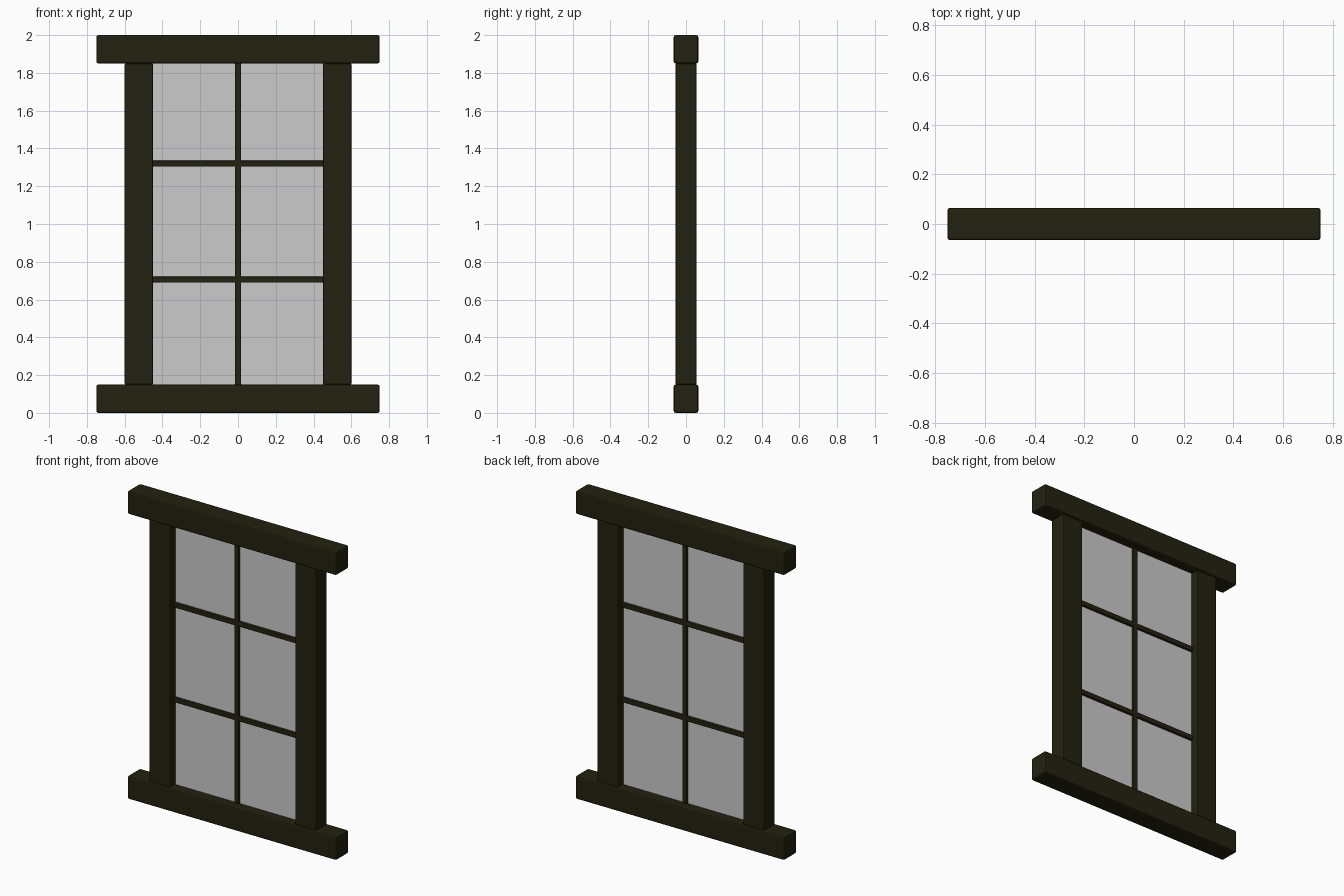
import bpy

if "Cube" in bpy.data.objects:
    bpy.data.objects.remove(bpy.data.objects["Cube"])


def material(name, rgb):
    m = bpy.data.materials.new(name)
    m.diffuse_color = (*rgb, 1)
    m.use_nodes = True
    m.node_tree.nodes["Principled BSDF"].inputs["Base Color"].default_value = m.diffuse_color
    return m


wood = material("dark_wood", (0.017, 0.0155, 0.005))
glass = material("grey_glass", (0.6, 0.6, 0.6))


def beam(name, centre, size, bevel):
    bpy.ops.mesh.primitive_cube_add(size=1, location=centre)
    o = bpy.context.object
    o.name = name
    o.scale = size
    bpy.ops.object.transform_apply(location=False, rotation=False, scale=True)
    o.data.materials.append(wood)
    b = o.modifiers.new("rounded_edges", 'BEVEL')
    b.width = bevel
    b.segments = 2
    return o


# sill and lintel
beam("sill", (0, 0, 0.075), (1.5, 0.13, 0.15), 0.01)
beam("lintel", (0, 0, 1.925), (1.5, 0.13, 0.15), 0.01)

# side posts
for side, name in ((-1, "left_post"), (1, "right_post")):
    beam(name, (side * 0.525, 0, 1.0), (0.15, 0.11, 1.7), 0.006)

# glazing bars
beam("vertical_bar", (0, 0, 1.0), (0.032, 0.032, 1.7), 0.004)
for z, name in ((0.705, "lower_bar"), (1.32, "upper_bar")):
    beam(name, (0, 0, z), (0.9, 0.032, 0.032), 0.004)

# glass pane
mesh = bpy.data.meshes.new("glass_pane")
mesh.from_pydata([(-0.45, 0, 0.15), (0.45, 0, 0.15), (0.45, 0, 1.85), (-0.45, 0, 1.85)],
                 [], [(0, 1, 2, 3)])
mesh.materials.append(glass)
pane = bpy.data.objects.new("glass_pane", mesh)
bpy.context.collection.objects.link(pane)
